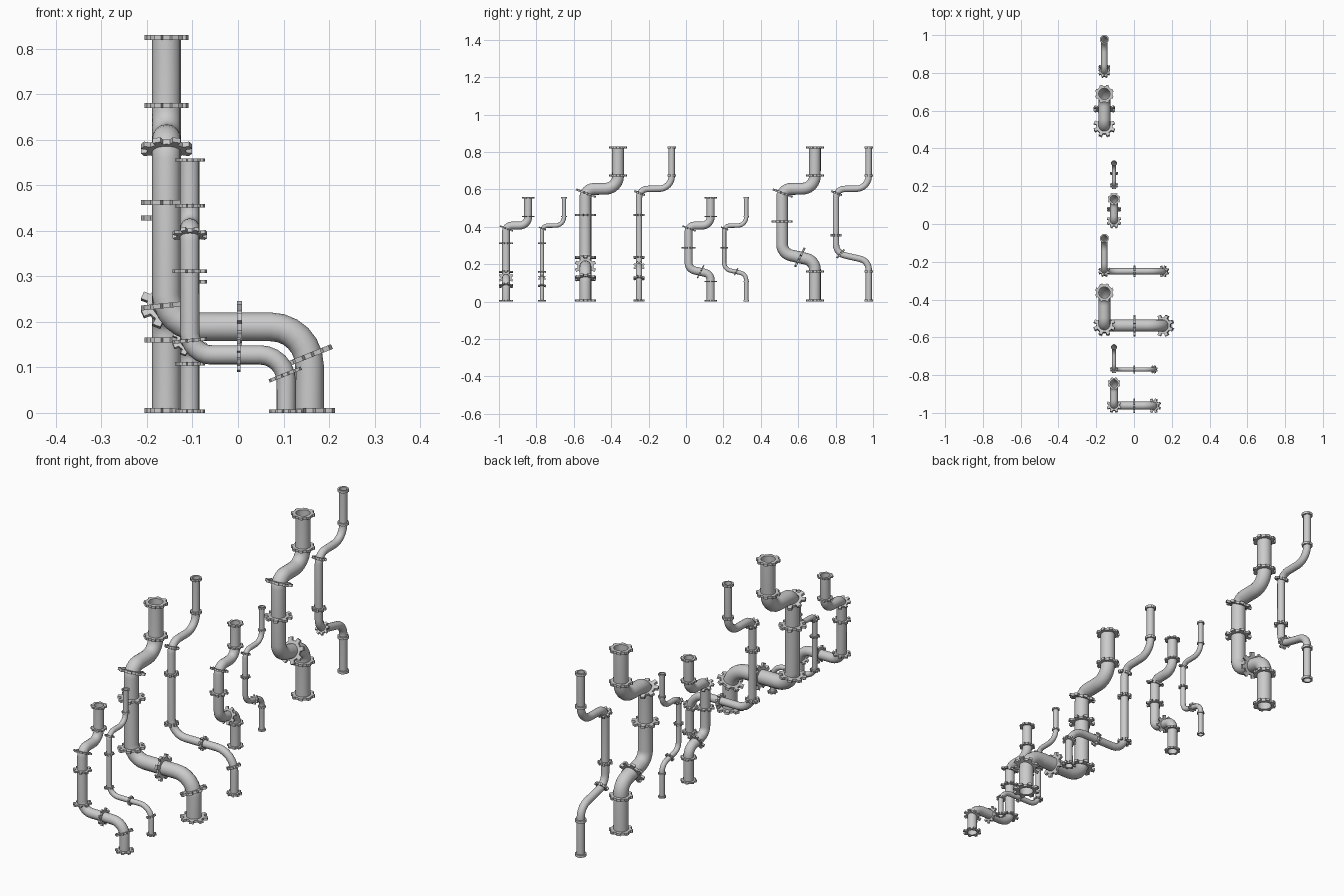
import bpy, bmesh, math
from mathutils import Vector

if "Cube" in bpy.data.objects:
    bpy.data.objects.remove(bpy.data.objects["Cube"])

SIDES, LUGS = 16, 8


def rounded(corners):
    """Polyline with arcs at the inner corners; each item is (point, bend radius)."""
    pts = [Vector(corners[0][0])]
    for i in range(1, len(corners) - 1):
        p, r = Vector(corners[i][0]), corners[i][1]
        a = (Vector(corners[i - 1][0]) - p).normalized()
        b = (Vector(corners[i + 1][0]) - p).normalized()
        half = a.angle(b) / 2
        centre = p + (a + b).normalized() * (r / math.sin(half))
        start = (p + a * (r / math.tan(half)) - centre).normalized()
        end = (p + b * (r / math.tan(half)) - centre).normalized()
        for k in range(7):
            pts.append(centre + start.slerp(end, k / 6) * r)
    pts.append(Vector(corners[-1][0]))
    return pts


def finish(bm, name, loc, scale):
    bmesh.ops.recalc_face_normals(bm, faces=bm.faces)
    me = bpy.data.meshes.new(name)
    bm.to_mesh(me)
    bm.free()
    ob = bpy.data.objects.new(name, me)
    bpy.context.collection.objects.link(ob)
    ob.location, ob.scale = loc, (scale,) * 3
    bpy.context.view_layer.objects.active = ob
    bpy.ops.object.select_all(action='DESELECT')
    ob.select_set(True)
    bpy.ops.object.shade_smooth_by_angle(angle=math.radians(35))


def bridge(bm, a, b):
    for i in range(len(a)):
        j = (i + 1) % len(a)
        bm.faces.new((a[i], a[j], b[j], b[i]))


def tube(bm, pts, r):
    """Round section swept along the path, open at both ends."""
    t = (pts[1] - pts[0]).normalized()
    u, prev = Vector((1, 0, 0)), None
    for i, p in enumerate(pts):
        before = (p - pts[max(i - 1, 0)]).normalized()
        after = (pts[min(i + 1, len(pts) - 1)] - p).normalized()
        new = (before + after).normalized()
        u = t.rotation_difference(new) @ u
        t, v = new, new.cross(u)
        ring = [bm.verts.new(p + r * (u * math.cos(q) + v * math.sin(q)))
                for q in (2 * math.pi * k / SIDES for k in range(SIDES))]
        if prev:
            bridge(bm, prev, ring)
        prev = ring


def flange(bm, pos, normal, r, outer, thick=0.011):
    """Ring with square bolt lugs around the rim."""
    hub, rot = r * 1.36, Vector((0, 0, 1)).rotation_difference(Vector(normal))
    prof = [(k * 360 / LUGS + 22.5 + a, d) for k in range(LUGS)
            for a, d in ((-12, hub), (-9, outer), (9, outer), (12, hub), (22.5, hub))]

    def ring(z, inner):
        out = []
        for a, d in prof:
            d, q = (r * 0.95 if inner else d), math.radians(a)
            out.append(bm.verts.new(Vector(pos) + rot @ Vector((d * math.cos(q), d * math.sin(q), z))))
        return out
    rings = [ring(-thick / 2, True), ring(-thick / 2, False), ring(thick / 2, False), ring(thick / 2, True)]
    for i in range(4):
        bridge(bm, rings[i], rings[(i + 1) % 4])


def pipe(name, y, scale, thin, sideways):
    r, wide, small = (0.017, 0.031, 0.024) if thin else (0.0315, 0.058, 0.050)
    X, D, up = 0.157, 0.175, (0, 0, 1)
    # upper offset bend, shared by every pipe
    upper = [((-X, 0, 0.602), 0.045), ((-X, D, 0.604), 0.068), ((-X, D, 0.83), 0)]
    fl = [((-X, D, 0.8245), up, small), ((-X, D, 0.675), up, small),
          ((-X, 0.003, 0.580), (0, 0.36, 0.93), wide)]
    if sideways:
        # lower run crosses over to the right and drops to the floor
        lower = [((X, 0, 0), 0), ((X, 0, 0.189), 0.085), ((-X, 0, 0.189), 0.07)]
        fl += [((X, 0, 0.0055), up, wide), ((0.154, 0, 0.125), (-0.37, 0, 0.93), wide),
               ((0.003, 0, 0.189), (1, 0, 0), wide), ((-X, 0, 0.236), (-0.1, 0, 0.99), wide),
               ((-X, 0, 0.462), up, wide)]
    else:
        # lower run bends straight back and drops to the floor
        lower = [((-X, D, 0), 0), ((-X, D, 0.218), 0.058), ((-X, 0, 0.258), 0.06)]
        big_thin = thin and scale == 1
        fl += [((-X, D, 0.0055), up, small), ((-X, D, 0.16), up, small),
               ((-X, 0, 0.355 if big_thin else 0.428), up, wide),
               ((-X, 0.025, 0.256), (0, 0.75, -0.66), wide) if big_thin else
               ((-X, 0.095, 0.237), (0, 0.89, -0.45), wide)]
    bm = bmesh.new()
    tube(bm, rounded(lower + upper), r)
    finish(bm, name + "_tube", (0, y, 0), scale)
    bm = bmesh.new()
    for pos, n, outer in fl:
        flange(bm, pos, n, r, outer)
    finish(bm, name + "_flanges", (0, y, 0), scale)


# eight pipes in a row: two sizes, two thicknesses, two lower runs
S = 0.674
pipe("small_thick_side_pipe", -0.962, S, False, True)
pipe("small_thin_side_pipe", -0.770, S, True, True)
pipe("large_thick_side_pipe", -0.538, 1, False, True)
pipe("large_thin_side_pipe", -0.251, 1, True, True)
pipe("small_thick_back_pipe", 0.014, S, False, False)
pipe("small_thin_back_pipe", 0.204, S, True, False)
pipe("large_thick_back_pipe", 0.514, 1, False, False)
pipe("large_thin_back_pipe", 0.802, 1, True, False)
